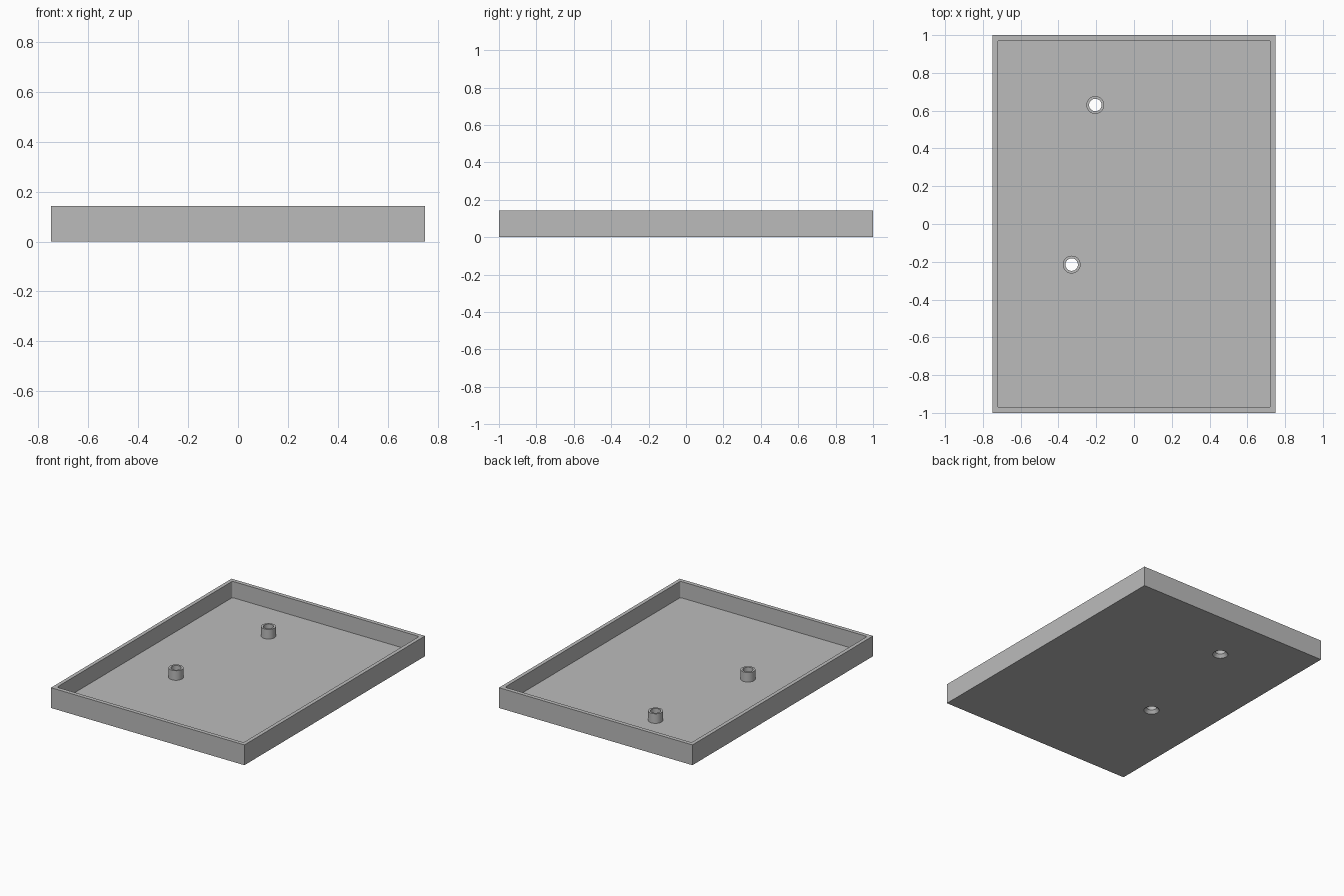
import bpy
import bmesh
from math import cos, sin, pi

if "Cube" in bpy.data.objects:
    bpy.data.objects.remove(bpy.data.objects["Cube"], do_unlink=True)

HEIGHT, FLOOR = 0.142, 0.028
POST_TOP, POST_R, HOLE_R, SINK_R, SINK_DEPTH = 0.095, 0.047, 0.033, 0.05, 0.022
POSTS = [(-0.205, 0.63), (-0.33, -0.215)]

grey = bpy.data.materials.new("plain grey")
grey.use_nodes = True
colour = (0.5, 0.5, 0.5, 1)
grey.diffuse_color = colour
grey.node_tree.nodes["Principled BSDF"].inputs["Base Color"].default_value = colour


def make_object(name, bm):
    bmesh.ops.recalc_face_normals(bm, faces=bm.faces)
    mesh = bpy.data.meshes.new(name)
    bm.to_mesh(mesh)
    bm.free()
    mesh.materials.append(grey)
    obj = bpy.data.objects.new(name, mesh)
    bpy.context.collection.objects.link(obj)
    return obj


def block(name, half_x, half_y, z0, z1, corner=0):
    """Upright box, with optional rounded vertical corners."""
    bm = bmesh.new()
    bmesh.ops.create_cube(bm, size=1)
    for v in bm.verts:
        v.co = (v.co.x * 2 * half_x, v.co.y * 2 * half_y, z0 if v.co.z < 0 else z1)
    if corner:
        uprights = [e for e in bm.edges if abs(e.verts[0].co.z - e.verts[1].co.z) > 0.01]
        bmesh.ops.bevel(bm, geom=uprights, offset=corner, segments=4, profile=0.5,
                        affect='EDGES')
    return make_object(name, bm)


def turned(name, profile, centre, closed=False, sides=48):
    """Spin (radius, z) points about a vertical axis; open profiles get end caps."""
    bm = bmesh.new()
    rings = [[bm.verts.new((centre[0] + r * cos(2 * pi * i / sides),
                            centre[1] + r * sin(2 * pi * i / sides), z))
              for i in range(sides)] for r, z in profile]
    pairs = list(zip(rings, rings[1:]))
    if closed:
        pairs.append((rings[-1], rings[0]))
    else:
        bm.faces.new(rings[0])
        bm.faces.new(rings[-1])
    for a, b in pairs:
        for i in range(sides):
            j = (i + 1) % sides
            bm.faces.new((a[i], a[j], b[j], b[i]))
    return make_object(name, bm)


def cut(target, cutter):
    mod = target.modifiers.new(cutter.name, 'BOOLEAN')
    mod.operation = 'DIFFERENCE'
    mod.solver = 'EXACT'
    mod.object = cutter
    cutter.hide_render = True
    cutter.hide_set(True)


# Open tray with thin walls
tray = block("tray", 0.75, 1.0, 0, HEIGHT)
cut(tray, block("tray_hollow_cutter", 0.7235, 0.9715, FLOOR, HEIGHT + 0.1, corner=0.012))

# Hollow screw posts, with countersunk holes through the floor
for side, centre in zip(("back", "front"), POSTS):
    cut(tray, turned(side + "_hole_cutter",
                     [(SINK_R, -0.02), (SINK_R, 0), (HOLE_R, SINK_DEPTH), (HOLE_R, 0.12)], centre))
    post = turned(side + "_screw_post",
                  [(HOLE_R, FLOOR), (POST_R, FLOOR), (POST_R, POST_TOP), (HOLE_R, POST_TOP)],
                  centre, closed=True)
    bpy.ops.object.select_all(action='DESELECT')
    post.select_set(True)
    bpy.context.view_layer.objects.active = post
    bpy.ops.object.shade_smooth_by_angle()

# Bake the cuts into the tray and remove the cutters
bpy.context.view_layer.update()
depsgraph = bpy.context.evaluated_depsgraph_get()
finished = bpy.data.meshes.new_from_object(tray.evaluated_get(depsgraph))
cutters = [m.object for m in tray.modifiers]
tray.modifiers.clear()
tray.data = finished
for cutter in cutters:
    bpy.data.objects.remove(cutter, do_unlink=True)
